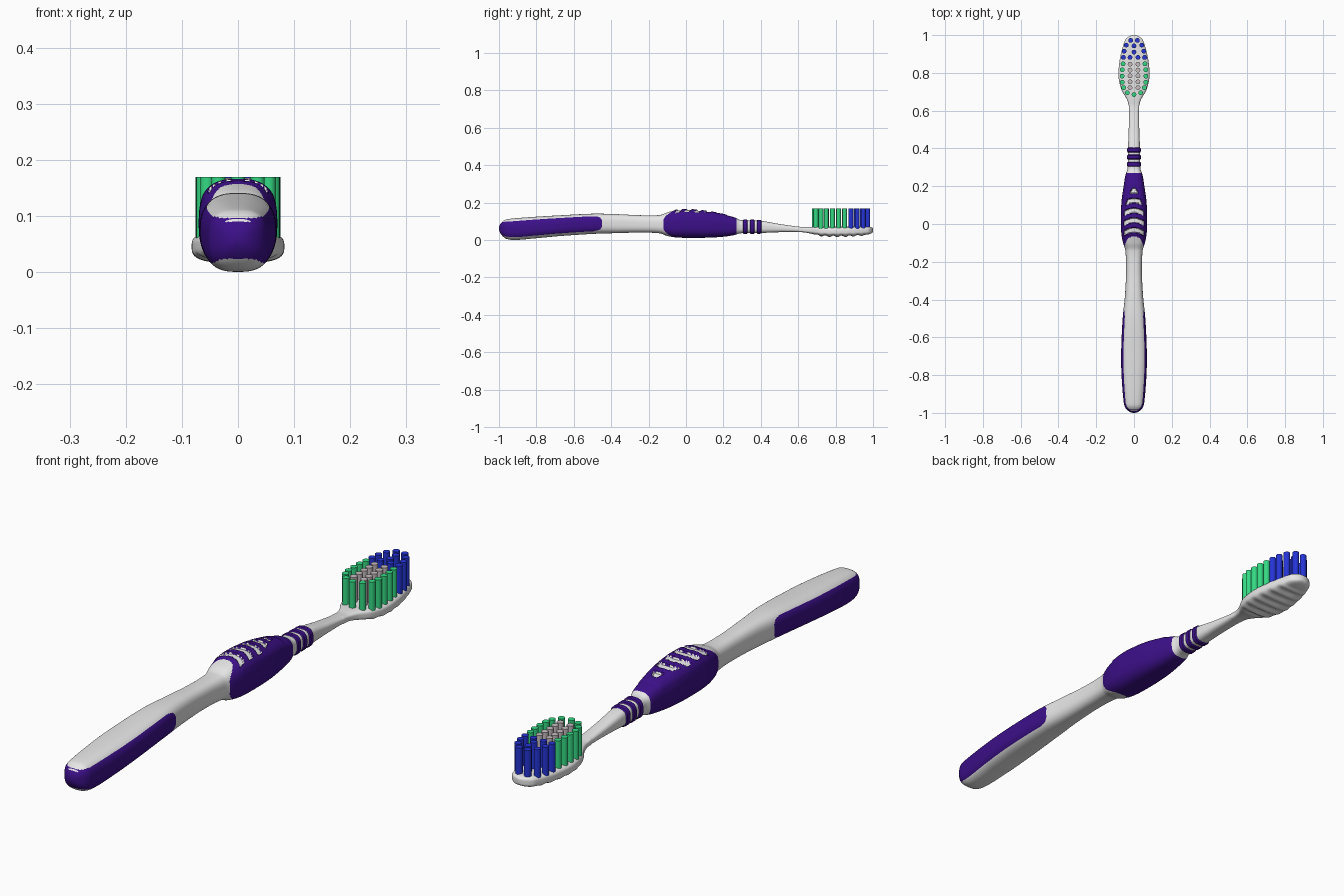
import bpy, bmesh, math

if "Cube" in bpy.data.objects:
    bpy.data.objects.remove(bpy.data.objects["Cube"])


def material(name, r, g, b):
    m = bpy.data.materials.new(name)
    m.use_nodes = True
    m.diffuse_color = (r, g, b, 1)
    shader = m.node_tree.nodes["Principled BSDF"]
    shader.inputs["Base Color"].default_value = (r, g, b, 1)
    shader.inputs["Roughness"].default_value = 0.5
    return m


white = material("white plastic", 0.8, 0.8, 0.8)
purple = material("purple rubber", 0.045, 0.005, 0.25)
green = material("green bristle", 0.035, 0.7, 0.23)
blue = material("blue bristle", 0.018, 0.035, 0.68)
grey = material("grey bristle", 0.58, 0.51, 0.53)

# Body stations: position along y, half width, underside, upper side
STATIONS = [
    (-1.0, .045, .018, .105), (-.93, .056, .001, .115), (-.8, .066, .010, .125),
    (-.68, .068, .021, .132), (-.5, .060, .033, .141), (-.38, .048, .037, .139),
    (-.25, .042, .040, .133), (-.14, .046, .036, .134), (-.1, .058, .022, .148),
    (-.05, .067, .014, .160), (.02, .070, .012, .163), (.12, .066, .013, .153),
    (.2, .055, .018, .137), (.26, .045, .027, .121), (.29, .035, .036, .108),
    (.4, .032, .038, .103), (.5, .028, .042, .086), (.62, .027, .042, .070),
    (.66, .038, .036, .071), (.71, .066, .025, .072), (.78, .082, .020, .072),
    (.86, .077, .021, .072), (.93, .062, .025, .072), (1.0, .038, .034, .072),
]


def profile(y):
    """Smoothly interpolated half width, underside and upper side."""
    i = 0
    while i < len(STATIONS) - 2 and y > STATIONS[i + 1][0]:
        i += 1
    a, b = STATIONS[i], STATIONS[i + 1]
    before, after = STATIONS[max(i - 1, 0)], STATIONS[min(i + 2, len(STATIONS) - 1)]
    h = b[0] - a[0]
    t = (y - a[0]) / h
    out = []
    for k in (1, 2, 3):
        ma = (b[k] - before[k]) / (b[0] - before[0]) * h
        mb = (after[k] - a[k]) / (after[0] - a[0]) * h
        out.append((2*t**3 - 3*t*t + 1) * a[k] + (t**3 - 2*t*t + t) * ma
                   + (3*t*t - 2*t**3) * b[k] + (t**3 - t*t) * mb)
    return out


def on_collar_ring(y):
    return any(abs(y - c) < .0115 for c in (.317, .354, .391))


def on_thumb_stripe(x, y, f):
    """Arched pale stripes on the top of the grip, narrowing toward the head."""
    v = y + 6 * x * x
    reach = .052 if y < .08 else .052 - (y - .08) * .38
    return f > .5 and -.045 < v < .2 and (v + .045) % .052 < .025 and abs(x) < reach


def is_purple(x, y, z):
    half, low, high = profile(y)
    f = (2 * z - low - high) / (high - low)
    if y < -.985:
        return .014 < z < .09
    if y < -.45:
        edge = max(0, (y + .55) / .1)
        return abs(f) < .76 * (1 - edge**4) ** .25
    if -.13 < y < .272:
        return y > -.122 + .055 * abs(f)**4 and not on_thumb_stripe(x, y, f)
    return on_collar_ring(y)


def build_body():
    segments, count = 128, 480
    ys = [-1 + 2 * i / count for i in range(1, count)]
    for k in range(1, 10):
        d = .03 * (k / 10) ** 2
        ys += [-1 + d, 1 - d]
    ys = sorted(set(round(y, 5) for y in ys))
    bm = bmesh.new()
    rings = []
    for y in ys:
        half, low, high = profile(y)
        mid, rise = (low + high) / 2, (high - low) / 2
        # Rounded ends
        radius = .045 if y < 0 else .03
        d = min(1, (1 - abs(y)) / radius)
        cap = math.sqrt(1 - (1 - d) ** 2)
        half *= cap
        rise *= cap if y < 0 else cap ** .5
        if on_collar_ring(y):
            half, rise = half + .004, rise + .004
        n = 2.8 if y < .6 else 3.4
        ring = []
        for s in range(segments):
            a = 2 * math.pi * s / segments
            c, q = math.cos(a), math.sin(a)
            r = (abs(c)**n + abs(q)**n) ** (-1 / n)
            x, z = half * r * c, mid + rise * r * q
            # Raised thumb ribs and ridges under the head
            if -.06 < y < .22 and q > .5:
                z += .003 if not on_thumb_stripe(x, y, r * q) else -.003
            if .69 < y < .95 and q < 0:
                z += .004 * math.sin((y - .69) * 2 * math.pi / .0433) * q * q
            ring.append(bm.verts.new((x, y, z)))
        rings.append(ring)
    for a, b in zip(rings, rings[1:]):
        for s in range(segments):
            t = (s + 1) % segments
            bm.faces.new((a[s], b[s], b[t], a[t]))
    # Close both tips with a centre point
    for ring, y in ((rings[0], -1), (rings[-1], 1)):
        z = sum(v.co.z for v in ring) / segments
        tip = bm.verts.new((0, y, z))
        for s in range(segments):
            bm.faces.new((ring[s], ring[(s + 1) % segments], tip))
    bmesh.ops.recalc_face_normals(bm, faces=bm.faces)
    for face in bm.faces:
        face.smooth = True
        face.material_index = int(is_purple(*face.calc_center_median()))
    finish("toothbrush_body", bm, white, purple)


def finish(name, bm, *materials):
    mesh = bpy.data.meshes.new(name)
    bm.to_mesh(mesh)
    bm.free()
    for m in materials:
        mesh.materials.append(m)
    obj = bpy.data.objects.new(name, mesh)
    bpy.context.collection.objects.link(obj)
    bpy.ops.object.select_all(action="DESELECT")
    obj.select_set(True)
    bpy.context.view_layer.objects.active = obj
    bpy.ops.object.shade_smooth_by_angle(angle=math.radians(40))


def build_bristles(name, spots, top, colour):
    """Round tufts at each spot, mirrored across x."""
    bm = bmesh.new()
    base = .06
    for x, y in spots:
        for side in ((-1, 1) if x else (1,)):
            tuft = bmesh.ops.create_cone(bm, cap_ends=True, segments=16, radius1=.0125,
                                         radius2=.0125, depth=top - base)
            bmesh.ops.translate(bm, verts=tuft["verts"],
                                vec=(side * x, y, (top + base) / 2))
    finish(name, bm, colour)


build_body()
build_bristles("outer_bristles", [(0, .685), (.035, .695), (.055, .722), (.062, .75),
               (.063, .783), (.062, .816), (.058, .848)], .17, green)
build_bristles("tip_bristles", [(.056, .882), (.021, .882), (.052, .915), (0, .91),
               (.041, .947), (0, .943), (.018, .972)], .17, blue)
build_bristles("inner_bristles", [(.021, .722 + .031 * i) for i in range(5)], .168, grey)
